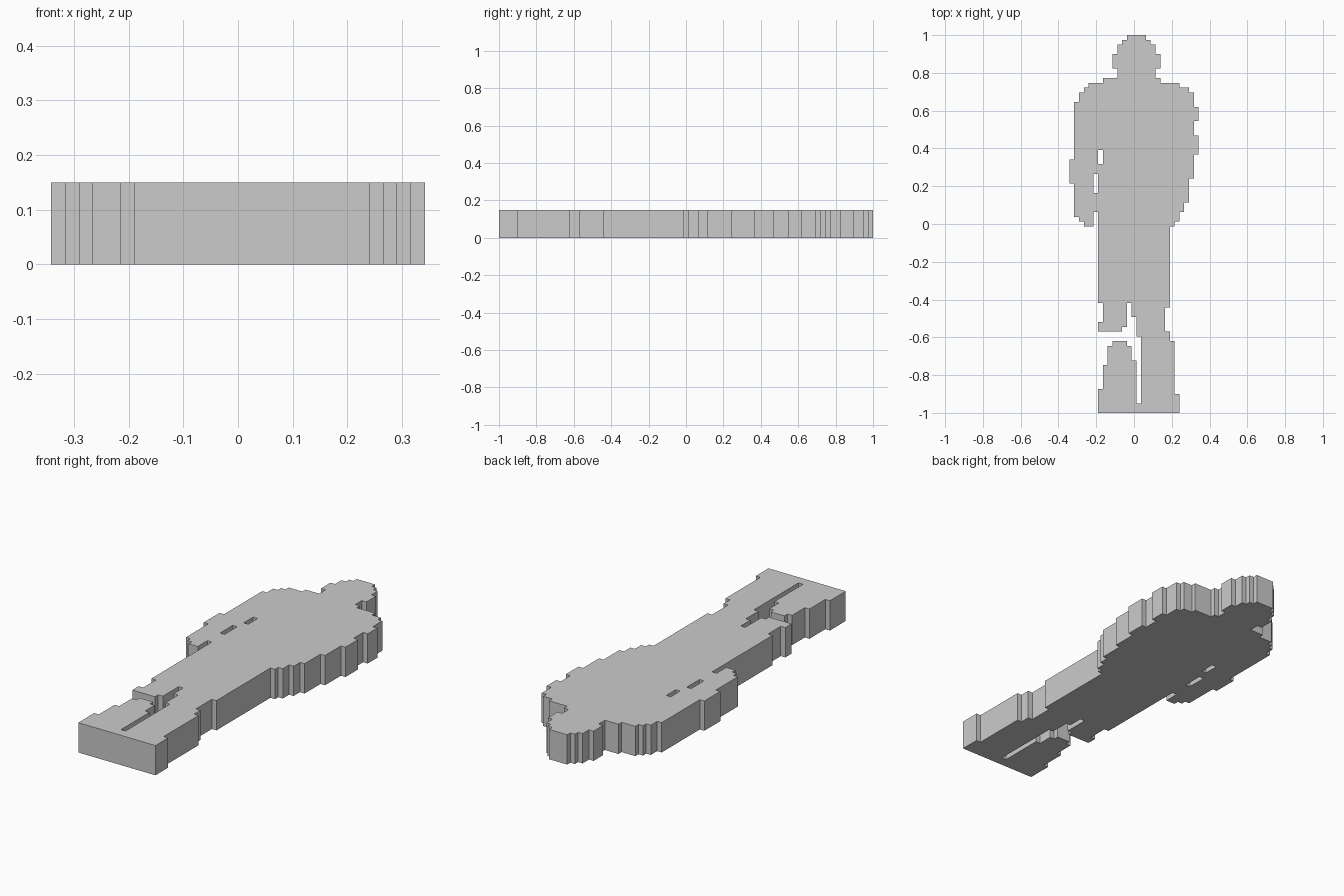
import bpy, bmesh

if "Cube" in bpy.data.objects:
    bpy.data.objects.remove(bpy.data.objects["Cube"])

CELL = 2 / 79          # the figure is stepped on a grid 27 cells wide, 79 cells tall
THICK = 0.15
cells = set()


def block(r0, r1, c0, c1, solid=True):
    """Fill or clear rows r0..r1 and columns c0..c1, rows counted from the head."""
    area = {(r, c) for r in range(r0, r1) for c in range(c0, c1)}
    if solid:
        cells.update(area)
    else:
        cells.difference_update(area)


def stepped(edge, end, inner):
    """Fill from a stepped outer edge [(start row, column)...] to an inner column."""
    stops = [r for r, c in edge[1:]] + [end]
    for (r0, c), r1 in zip(edge, stops):
        block(r0, r1, min(c, inner), max(c, inner))


# Head and neck, mirrored about column 14
head = [(0, 2), (1, 3), (2, 4), (4, 5), (7, 4)]
for side in (-1, 1):
    stepped([(r, 14 + side * w) for r, w in head], 9, 14)

# Left shoulder and arm, ending in a hand
stepped([(9, 7), (10, 4), (11, 3), (12, 2), (14, 1), (26, 0), (31, 1)], 37, 14)
stepped([(37, 1), (38, 2), (39, 3)], 40, 5)

# Right shoulder, arm and hip
stepped([(9, 19), (10, 23), (11, 25), (12, 26), (15, 27), (18, 26), (21, 27),
         (25, 26), (30, 25), (35, 24), (37, 23), (39, 22), (40, 21)], 56, 14)

# Left hip and thigh
stepped([(37, 6)], 56, 14)
stepped([(56, 7), (60, 6)], 61, 12)
block(61, 62, 6, 11)

# Right leg and foot
stepped([(56, 21), (57, 20), (62, 21), (64, 22), (75, 23)], 79, 15)
stepped([(56, 13), (59, 14)], 63, 15)

# Left shin and foot, joined to the other foot at the sole
stepped([(64, 9), (65, 8), (69, 7), (74, 6)], 79, 12)
stepped([(65, 13), (68, 14)], 79, 12)
block(77, 79, 14, 15)

# Gaps between arm and body
block(24, 27, 6, 7, False)
block(29, 33, 5, 6, False)

# Turn the cells into one slab
bm = bmesh.new()
verts = {}


def corner(r, c):
    if (r, c) not in verts:
        verts[r, c] = bm.verts.new(((c - 13.5) * CELL, 1 - r * CELL, 0))
    return verts[r, c]


for r, c in sorted(cells):
    bm.faces.new([corner(r, c), corner(r, c + 1), corner(r + 1, c + 1), corner(r + 1, c)])
extruded = bmesh.ops.extrude_face_region(bm, geom=bm.faces[:], use_keep_orig=True)
top = [g for g in extruded["geom"] if isinstance(g, bmesh.types.BMVert)]
bmesh.ops.translate(bm, verts=top, vec=(0, 0, THICK))
bmesh.ops.recalc_face_normals(bm, faces=bm.faces[:])
bmesh.ops.dissolve_limit(bm, angle_limit=0.01, verts=bm.verts[:], edges=bm.edges[:])
bmesh.ops.triangulate(bm, faces=[f for f in bm.faces if len(f.verts) > 4])

mesh = bpy.data.meshes.new("standing_figure")
bm.to_mesh(mesh)
bm.free()
figure = bpy.data.objects.new("standing_figure", mesh)
bpy.context.collection.objects.link(figure)

grey = bpy.data.materials.new("light grey")
grey.diffuse_color = (0.6, 0.6, 0.6, 1)
grey.use_nodes = True
grey.node_tree.nodes["Principled BSDF"].inputs["Base Color"].default_value = grey.diffuse_color
mesh.materials.append(grey)
